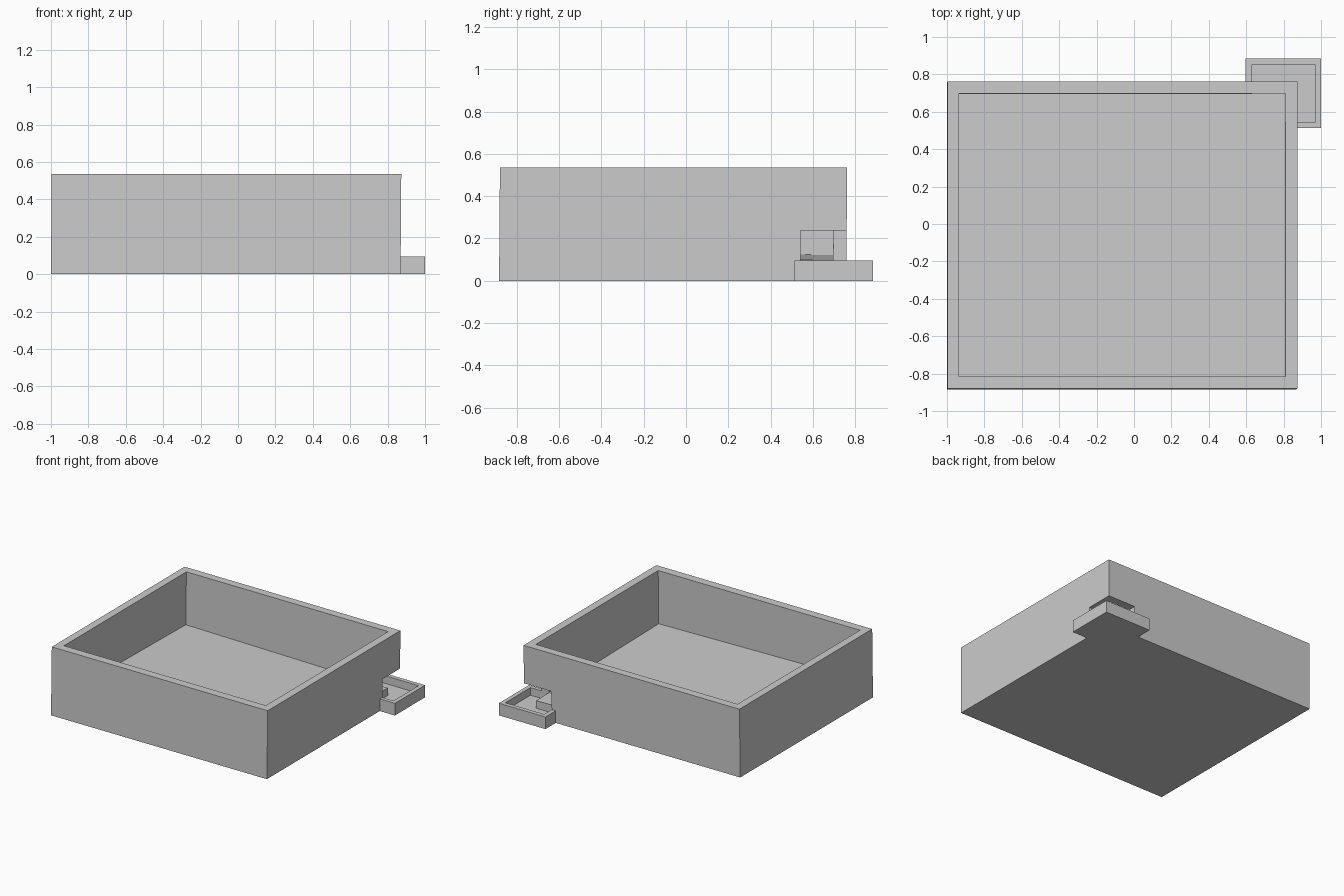
import bpy

if "Cube" in bpy.data.objects:
    bpy.data.objects.remove(bpy.data.objects["Cube"])

QUADS = [(3, 2, 1, 0), (4, 5, 6, 7), (0, 1, 5, 4), (1, 2, 6, 5), (2, 3, 7, 6), (3, 0, 4, 7)]


def prism(name, x0, x1, y0, y1, bottom, top, lean=0.0):
    """Box whose base is shifted by -lean; bottom/top are heights as functions of x, y."""
    ring = [(x0, y0), (x1, y0), (x1, y1), (x0, y1)]
    verts = [(x - (0 if k in (0, 3) and x == -1 else lean), y - lean, bottom(x, y))
             for k, (x, y) in enumerate(ring)]
    verts += [(x, y, top(x, y)) for x, y in ring]
    mesh = bpy.data.meshes.new(name)
    mesh.from_pydata(verts, [], QUADS)
    mesh.update()
    ob = bpy.data.objects.new(name, mesh)
    bpy.context.collection.objects.link(ob)
    return ob


def level(z):
    return lambda x, y: z


def combine(target, other, operation):
    """Apply an exact boolean and remove the helper object."""
    mod = target.modifiers.new(operation, 'BOOLEAN')
    mod.operation = operation
    mod.solver = 'EXACT'
    mod.object = other
    bpy.context.view_layer.objects.active = target
    bpy.ops.object.modifier_apply(modifier=mod.name)
    bpy.data.objects.remove(other, do_unlink=True)


# gently sloped basin floor, draining towards the small tray
def floor(x, y):
    return 0.118 - 0.015 * (x + y)


# large basin with the small corner tray joined on
body = prism("basin_with_corner_tray", -0.996, 0.873, -0.88, 0.762,
             level(0), level(0.535), lean=0.004)
combine(body, prism("tray_block", 0.597, 1.0, 0.512, 0.885, level(0), level(0.095)), 'UNION')

# basin interior
combine(body, prism("basin_cutter", -0.935, 0.812, -0.813, 0.7,
                    floor, level(0.7), lean=0.004), 'DIFFERENCE')

# tray hollow and the notch through the basin corner, keeping the basin floor solid
notch = prism("notch_cutter", 0.631, 0.967, 0.542, 0.852, level(0.035), level(0.238))
combine(notch, prism("floor_keep", -0.93, 0.809, -0.8, 0.697, level(-0.1),
                     lambda x, y: floor(x, y) - 0.001), 'DIFFERENCE')
combine(body, notch, 'DIFFERENCE')
